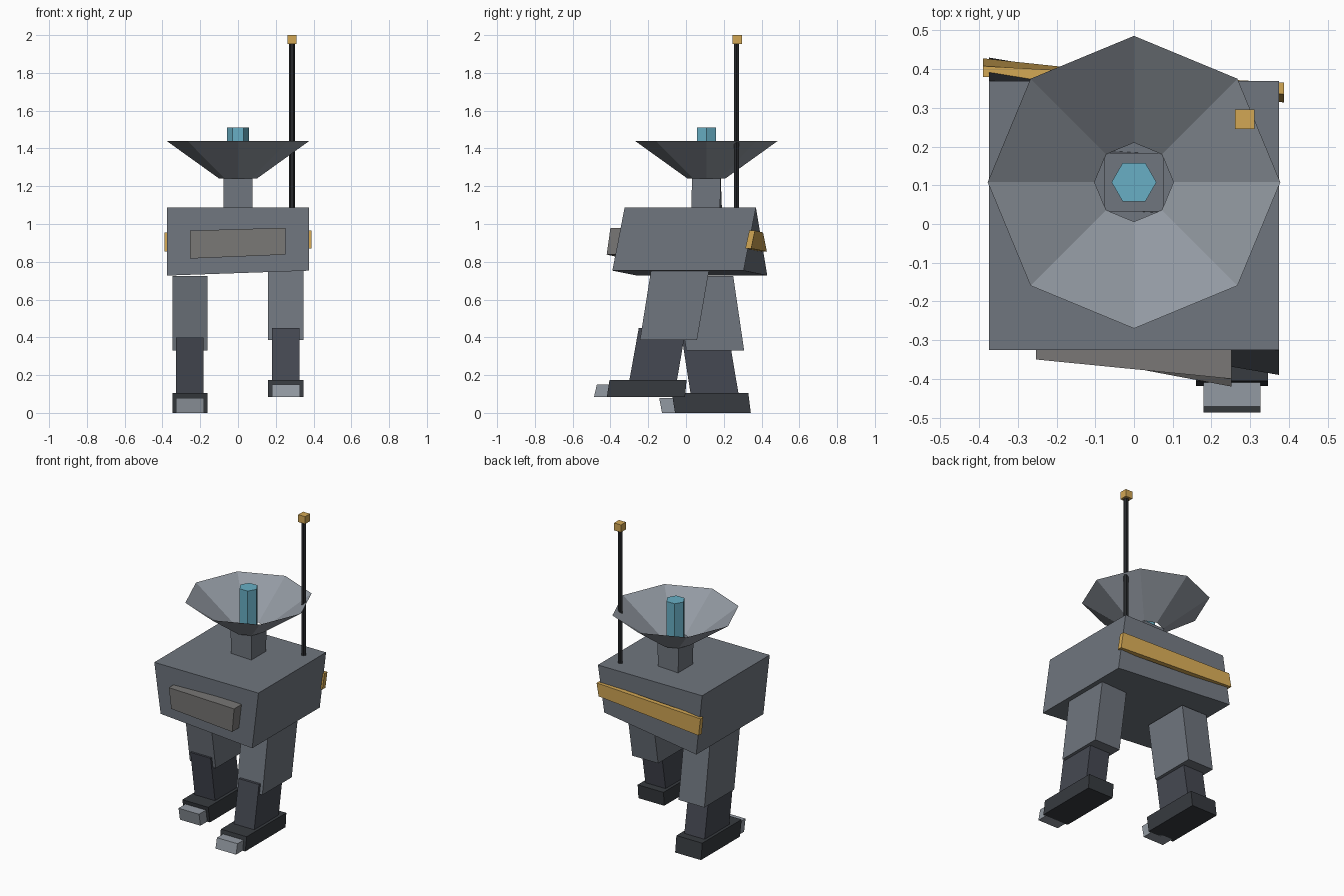
import bpy, bmesh, math

if "Cube" in bpy.data.objects:
    bpy.data.objects.remove(bpy.data.objects["Cube"])


def material(name, r, g, b):
    m = bpy.data.materials.new(name)
    m.diffuse_color = (r, g, b, 1)
    m.use_nodes = True
    m.node_tree.nodes["Principled BSDF"].inputs["Base Color"].default_value = m.diffuse_color
    return m


ARMOUR = material("armour", 0.16, 0.18, 0.21)
DARK = material("dark_joint", 0.06, 0.066, 0.085)
FOOT = material("foot_dark", 0.038, 0.043, 0.05)
LIGHT = material("light_metal", 0.29, 0.32, 0.36)
PANEL = material("panel", 0.19, 0.185, 0.18)
GOLD = material("gold", 0.65, 0.39, 0.09)
BLUE = material("blue", 0.14, 0.43, 0.56)
BLACK = material("black", 0.02, 0.022, 0.025)


def finish(name, bm, mat):
    bmesh.ops.recalc_face_normals(bm, faces=bm.faces)
    me = bpy.data.meshes.new(name)
    bm.to_mesh(me)
    bm.free()
    ob = bpy.data.objects.new(name, me)
    me.materials.append(mat)
    bpy.context.collection.objects.link(ob)
    return ob


def loft(name, mat, x0, x1, prof0, prof1=None):
    """Block between two (y, z) side profiles, left at x0 and right at x1."""
    prof1 = prof1 or prof0
    bm = bmesh.new()
    a = [bm.verts.new((x0, y, z)) for y, z in prof0]
    b = [bm.verts.new((x1, y, z)) for y, z in prof1]
    bm.faces.new(a)
    bm.faces.new(b[::-1])
    n = len(a)
    for i in range(n):
        j = (i + 1) % n
        bm.faces.new((a[i], b[i], b[j], a[j]))
    return finish(name, bm, mat)


def side(top, bottom):
    """Side profile from (front y, back y, z) at the top and at the bottom."""
    return [(top[0], top[2]), (top[1], top[2]), (bottom[1], bottom[2]), (bottom[0], bottom[2])]


def tube(name, mat, sides, x, y, z0, z1, r0, r1, caps=True):
    bm = bmesh.new()
    rings = [[bm.verts.new((x + r * math.cos(math.tau * i / sides),
                            y + r * math.sin(math.tau * i / sides), z))
              for i in range(sides)] for z, r in ((z0, r0), (z1, r1))]
    for i in range(sides):
        j = (i + 1) % sides
        bm.faces.new((rings[0][i], rings[0][j], rings[1][j], rings[1][i]))
    if caps:
        bm.faces.new(rings[0][::-1])
        bm.faces.new(rings[1])
    return finish(name, bm, mat)


# Body: square top, underside twisted by the walking pose
loft("body", ARMOUR, -0.375, 0.375,
     side((-0.325, 0.37, 1.087), (-0.26, 0.43, 0.727)),
     side((-0.325, 0.37, 1.087), (-0.39, 0.305, 0.753)))

# Front panel and rear stripe follow the twisted walls
loft("front_panel", PANEL, -0.253, 0.252,
     side((-0.35, -0.28, 0.965), (-0.325, -0.26, 0.817)),
     side((-0.40, -0.32, 0.98), (-0.42, -0.34, 0.838)))
loft("rear_stripe", GOLD, -0.39, 0.388,
     side((0.38, 0.408, 0.955), (0.395, 0.428, 0.854)),
     side((0.335, 0.365, 0.965), (0.314, 0.345, 0.87)))

# Neck, open dish and emitter
DY = 0.108
loft("neck", ARMOUR, -0.076, 0.076,
     side((DY - 0.076, DY + 0.076, 1.242), (DY - 0.07, DY + 0.082, 1.08)),
     side((DY - 0.076, DY + 0.076, 1.242), (DY - 0.08, DY + 0.072, 1.08)))
tube("dish", LIGHT, 8, 0, DY, 1.242, 1.44, 0.102, 0.378, caps=False)
tube("emitter", BLUE, 6, 0, DY, 1.235, 1.512, 0.058, 0.058)

# Antenna and its tip
tube("antenna", BLACK, 6, 0.286, 0.268, 1.08, 1.96, 0.016, 0.016)
loft("antenna_tip", GOLD, 0.261, 0.311, side((0.246, 0.296, 2.0), (0.246, 0.296, 1.952)))

# Legs in mid stride: name, centre x, then thigh, shin, foot and toe side profiles
LEGS = (
    ("left", -0.255,
     side((-0.06, 0.25, 0.724), (0.002, 0.308, 0.329)),
     side((-0.022, 0.228, 0.398), (0.026, 0.28, 0.09)),
     side((-0.075, 0.33, 0.105), (-0.058, 0.343, 0.0)),
     side((-0.142, -0.05, 0.08), (-0.127, -0.04, 0.0))),
    ("right", 0.253,
     side((-0.185, 0.122, 0.755), (-0.244, 0.058, 0.385)),
     side((-0.25, 0.0, 0.45), (-0.302, -0.05, 0.16)),
     side((-0.405, 0.003, 0.175), (-0.419, -0.005, 0.085)),
     side((-0.472, -0.39, 0.15), (-0.487, -0.40, 0.085))),
)
for name, cx, *profiles in LEGS:
    for part, mat, half, prof in zip(("thigh", "shin", "foot", "toe"),
                                     (ARMOUR, DARK, FOOT, LIGHT),
                                     (0.093, 0.073, 0.093, 0.074), profiles):
        loft(f"{name}_{part}", mat, cx - half, cx + half, prof)
